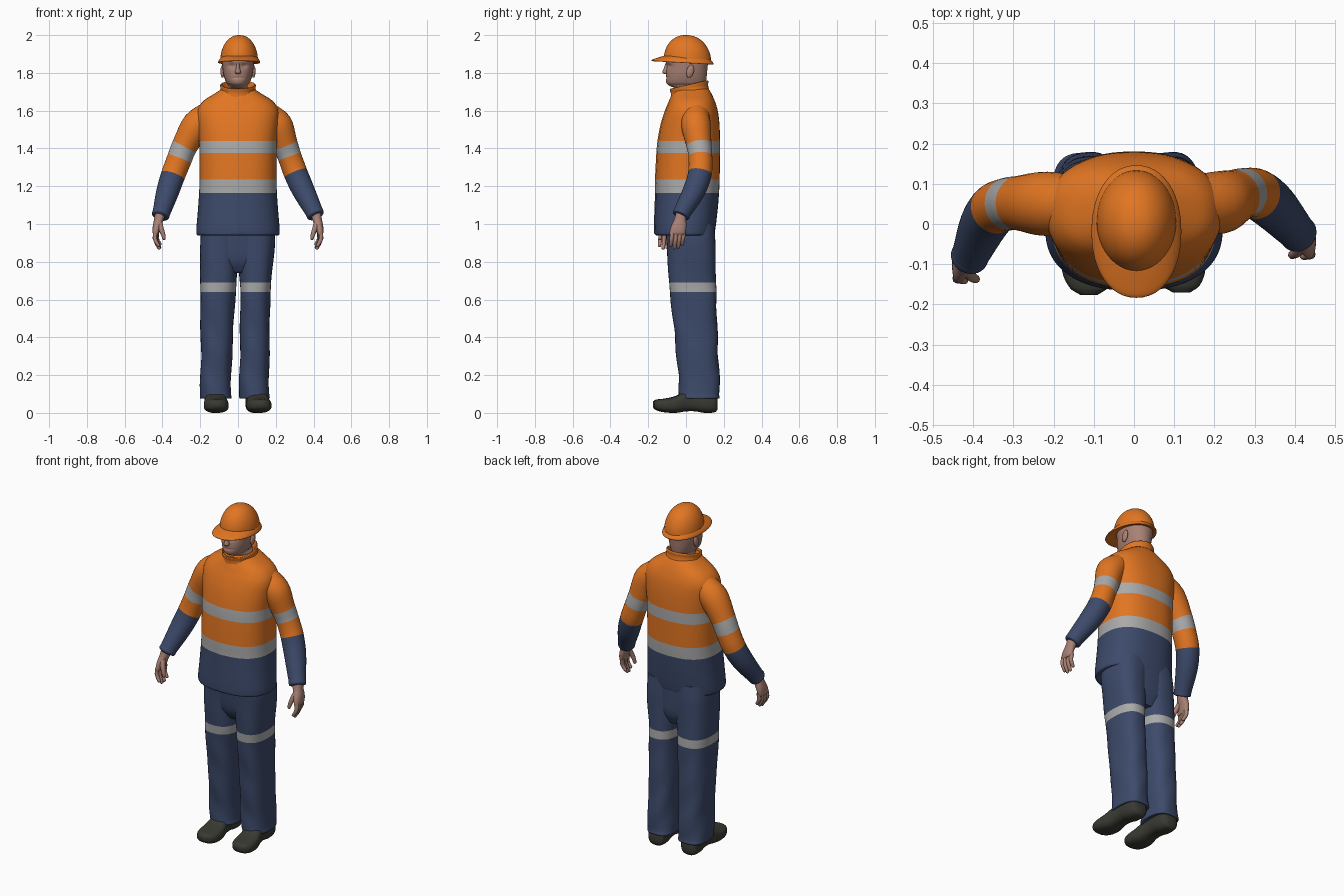
import bpy, bmesh, math
from mathutils import Vector as V

if "Cube" in bpy.data.objects:
    bpy.data.objects.remove(bpy.data.objects["Cube"])


def material(name, rgb):
    m = bpy.data.materials.new(name)
    m.diffuse_color = (*rgb, 1)
    m.use_nodes = True
    m.node_tree.nodes["Principled BSDF"].inputs["Base Color"].default_value = m.diffuse_color
    return m


ORANGE, NAVY, SILVER, SKIN, BOOT = range(5)
MATS = [material("safety orange", (0.76, 0.18, 0.016)),
        material("navy cloth", (0.046, 0.068, 0.145)),
        material("reflective silver", (0.40, 0.40, 0.40)),
        material("skin", (0.40, 0.22, 0.175)),
        material("dark boot leather", (0.042, 0.042, 0.033))]


def loft(bm, rings, mats, seg=32, steps=4, n=2.0, cap=True):
    """Smooth skin through rings (centre, u axis, v axis); one colour per span."""
    rings = [[V(a) for a in r] for r in rings]
    t = [0.0]
    for a, b in zip(rings, rings[1:]):
        t.append(t[-1] + (b[0] - a[0]).length + 0.004)
    last = len(rings) - 1

    def slope(i, k):
        a, b = max(i - 1, 0), min(i + 1, last)
        return (rings[b][k] - rings[a][k]) / (t[b] - t[a])

    loops, colours = [], []
    for i in range(last + 1):
        for s in range(steps if i < last else 1):
            if i == last:
                c, u, v = rings[i]
            else:
                f, h = s / steps, t[i + 1] - t[i]
                c, u, v = [(2*f**3 - 3*f*f + 1) * rings[i][k] + (f**3 - 2*f*f + f) * h * slope(i, k)
                           + (3*f*f - 2*f**3) * rings[i+1][k] + (f**3 - f*f) * h * slope(i + 1, k)
                           for k in range(3)]
                colours.append(mats[i] if isinstance(mats, list) else mats)
            loop = []
            for j in range(seg):
                a = 2 * math.pi * j / seg
                ca, sa = math.cos(a), math.sin(a)
                loop.append(bm.verts.new(c + u * math.copysign(abs(ca) ** (2 / n), ca)
                                         + v * math.copysign(abs(sa) ** (2 / n), sa)))
            loops.append(loop)
    for a, b, m in zip(loops, loops[1:], colours):
        for j in range(seg):
            k = (j + 1) % seg
            bm.faces.new((a[j], a[k], b[k], b[j])).material_index = m
    if cap:
        bm.faces.new(loops[0][::-1]).material_index = colours[0]
        bm.faces.new(loops[-1]).material_index = colours[-1]


def level(z, x0, x1, y0, y1):
    """Horizontal ring from its bounds."""
    return ((x0 + x1) / 2, (y0 + y1) / 2, z), ((x1 - x0) / 2, 0, 0), (0, (y1 - y0) / 2, 0)


def tube(bm, pts, mats, **kw):
    """Round limb through points (x, y, z, radius)."""
    p = [V(q[:3]) for q in pts]
    rings = []
    for i, q in enumerate(pts):
        d = (p[min(i + 1, len(p) - 1)] - p[max(i - 1, 0)]).normalized()
        u = V((0, 1, 0)).cross(d).normalized()
        rings.append((p[i], u * q[3], d.cross(u) * q[3]))
    loft(bm, rings, mats, **kw)


def finish(name, bm, tweak=None, angle=60):
    if tweak:
        for v in bm.verts:
            tweak(v.co)
    bmesh.ops.recalc_face_normals(bm, faces=bm.faces)
    me = bpy.data.meshes.new(name)
    bm.to_mesh(me)
    bm.free()
    for m in MATS:
        me.materials.append(m)
    me.shade_smooth()
    me.set_sharp_from_angle(angle=math.radians(angle))
    ob = bpy.data.objects.new(name, me)
    bpy.context.collection.objects.link(ob)
    return ob


# Jacket body with two reflective bands and a raised front placket
def placket(co):
    if co.y < -0.05 and abs(co.x - 0.005) < 0.022 and co.z > 0.95:
        co.y -= 0.004


body = [(0.955, .18, -.125, .125), (0.94, .212, -.158, .145), (0.955, .221, -.165, .152),
        (1.05, .214, -.164, .165), (1.165, .206, -.16, .175), (1.235, .204, -.16, .178),
        (1.375, .205, -.153, .18), (1.44, .206, -.147, .18), (1.53, .214, -.13, .177),
        (1.60, .215, -.108, .168), (1.65, .185, -.087, .153), (1.69, .125, -.07, .135),
        (1.715, .085, -.06, .12)]
bm = bmesh.new()
loft(bm, [level(z, -r, r, a, b) for z, r, a, b in body],
     [NAVY] * 4 + [SILVER, ORANGE, SILVER] + [ORANGE] * 5, seg=64, n=2.4)
finish("jacket_body", bm, placket)

# Standing collar, lower at the front
bm = bmesh.new()
loft(bm, [((0, .022, 1.685), (.103, 0, 0), (0, .102, .015)),
          ((0, .018, 1.715), (.093, 0, 0), (0, .099, .02)),
          ((0, .016, 1.735), (.094, 0, 0), (0, .102, .022)),
          ((0, .016, 1.738), (.088, 0, 0), (0, .096, .022)),
          ((0, .018, 1.70), (.078, 0, 0), (0, .086, .02))], ORANGE, seg=40)
finish("jacket_collar", bm)

# Sleeves
SLEEVE = [ORANGE, ORANGE, SILVER, ORANGE, NAVY, NAVY, NAVY, NAVY]
arms = {"right_side": [(.12, .05, 1.605, .066), (.21, .053, 1.525, .078), (.25, .068, 1.42, .067),
                       (.272, .076, 1.36, .063), (.305, .074, 1.27, .063), (.345, .045, 1.18, .06),
                       (.403, -.018, 1.065, .047), (.412, -.028, 1.045, .045), (.414, -.03, 1.041, .03)],
        "left_side": [(-.12, .05, 1.605, .066), (-.215, .05, 1.525, .08), (-.284, .052, 1.41, .068),
                      (-.31, .05, 1.345, .066), (-.345, .038, 1.255, .064), (-.373, 0, 1.17, .06),
                      (-.405, -.073, 1.062, .047), (-.411, -.086, 1.043, .045), (-.412, -.088, 1.039, .03)]}
for side, pts in arms.items():
    bm = bmesh.new()
    tube(bm, pts, SLEEVE)
    finish("sleeve_" + side, bm)


# Hands: palm, four fingers and a thumb; palm faces the body
def hand(name, wx, wy, s):
    bm = bmesh.new()

    def ring(dx, dy, z, a, b):
        return (wx + s * dx, wy + dy, z), (a, 0, 0), (0, b, 0)

    loft(bm, [ring(-.005, .01, 1.08, .026, .03), ring(.002, 0, 1.03, .026, .031),
              ring(.014, -.008, .99, .022, .04), ring(.02, -.015, .955, .017, .042),
              ring(.02, -.017, .943, .012, .038)], SKIN, seg=20, n=2.3)
    for k in range(4):
        y = wy - .046 + k * .02
        drop = (.062, .076, .072, .055)[k]
        bx = wx + s * (.022 - .003 * k)
        tube(bm, [(bx, y + .004, .96, .012), (bx + s * .003, y, .945 - drop * .35, .0115),
                  (bx - s * .008, y - .003, .945 - drop * .75, .010),
                  (bx - s * .018, y - .005, .945 - drop, .008),
                  (bx - s * .02, y - .005, .942 - drop, .003)], SKIN, seg=10, steps=2)
    tube(bm, [(wx + s * .004, wy - .02, 1.01, .016), (wx - s * .008, wy - .038, .975, .014),
              (wx - s * .02, wy - .046, .94, .011), (wx - s * .024, wy - .048, .92, .008),
              (wx - s * .025, wy - .048, .916, .003)], SKIN, seg=10, steps=2)
    finish(name, bm)


hand("hand_right_side", .415, -.03, 1)
hand("hand_left_side", -.415, -.09, -1)


# Trousers: hips and two legs with knee bands and soft folds
def folds(co):
    w = max(0, 1 - co.z)
    co.y += .005 * w * math.sin(26 * co.z + 30 * co.x)
    co.x += .004 * w * math.sin(22 * co.z + 18 * co.y)


bm = bmesh.new()
loft(bm, [level(.74, -.12, .12, -.05, .12), level(.80, -.17, .17, -.085, .145),
          level(.90, -.195, .19, -.1, .15), level(1.0, -.19, .19, -.11, .15)], NAVY, n=2.5)
finish("trouser_hips", bm)
legs = {"left_side": [(1.0, -.19, .02), (.9, -.2, .008), (.69, -.2, -.008), (.64, -.2, -.012),
                      (.45, -.198, -.024), (.25, -.197, -.034), (.1, -.2, -.036),
                      (.075, -.197, -.038), (.085, -.17, -.065)],
        "right_side": [(1.0, -.02, .19), (.9, -.008, .196), (.69, .01, .175), (.64, .012, .172),
                       (.45, .011, .168), (.25, .009, .165), (.1, .008, .166),
                       (.075, .011, .164), (.085, .035, .135)]}
DEPTH = [(-.11, .15), (-.103, .155), (-.09, .158), (-.086, .16), (-.064, .165),
         (-.045, .173), (-.035, .178), (-.03, .178), (0, .14)]
for side, rows in legs.items():
    bm = bmesh.new()
    loft(bm, [level(*r, *d) for r, d in zip(rows, DEPTH)],
         [NAVY, NAVY, SILVER] + [NAVY] * 5, seg=40, steps=6, n=2.5)
    finish("trouser_leg_" + side, bm, folds)

# Boots: lofted from heel to toe
shape = [(.168, .028, .02, .07), (.155, .048, .004, .1), (.10, .056, 0, .115), (.05, .052, .008, .12),
         (0, .054, .008, .115), (-.06, .064, 0, .088), (-.12, .064, .004, .075),
         (-.16, .046, .015, .07), (-.176, .022, .03, .06)]
for side, heel, toe, shift in (("left_side", -.125, -.112, 0), ("right_side", .09, .118, .006)):
    bm = bmesh.new()
    rings = []
    for y, w, z0, z1 in shape:
        cx = heel + (toe - heel) * (.168 - y) / .344
        rings.append(((cx, y + shift * (y < 0), (z0 + z1) / 2), (w, 0, 0), (0, 0, (z1 - z0) / 2)))
    loft(bm, rings, BOOT, n=2.7)
    finish("boot_" + side, bm)


# Head with shallow eye sockets, mouth crease, nose and ears
def face(co):
    if co.y < -.04:
        eye = math.exp(-((abs(co.x) - .033) / .018) ** 2 - ((co.z - 1.838) / .013) ** 2)
        mouth = math.exp(-(co.x / .03) ** 2 - ((co.z - 1.774) / .005) ** 2)
        co.y += .012 * eye + .005 * mouth


bm = bmesh.new()
skull = [(1.64, .062, -.04, .09), (1.71, .06, -.04, .1), (1.732, .05, -.088, .102),
         (1.748, .062, -.104, .105), (1.785, .075, -.106, .11), (1.83, .082, -.103, .114),
         (1.865, .084, -.106, .118), (1.90, .078, -.10, .11)]
loft(bm, [level(z, -r, r, a, b) for z, r, a, b in skull], SKIN, seg=48, steps=8, n=2.1)
finish("head", bm, face)
bm = bmesh.new()
loft(bm, [level(1.852, -.008, .008, -.108, -.085), level(1.825, -.010, .010, -.117, -.085),
          level(1.803, -.016, .016, -.125, -.085), level(1.794, -.012, .012, -.114, -.085)],
     SKIN, seg=16)
finish("nose", bm)
for side, s in (("left_side", -1), ("right_side", 1)):
    bm = bmesh.new()
    bmesh.ops.create_uvsphere(bm, u_segments=16, v_segments=10, radius=1)
    for v in bm.verts:
        v.co = (s * .082 + v.co.x * .011, .022 + v.co.y * .02 + v.co.z * .006, 1.808 + v.co.z * .034)
    for f in bm.faces:
        f.material_index = SKIN
    finish("ear_" + side, bm)

# Hard hat: dome and tilted brim that reaches forward
bm = bmesh.new()
dome = []
for k in range(9):
    a = math.radians(k * 11)
    c = max(math.cos(a), .03) ** .92
    dome.append(((.006, .008, 1.862 + .138 * math.sin(a)), (.1 * c, 0, 0), (0, .126 * c, -.008 * c)))
loft(bm, dome, ORANGE, seg=48, steps=2)
finish("hard_hat_dome", bm)
bm = bmesh.new()
loft(bm, [((.006, .006, 1.884), (.093, 0, 0), (0, .118, -.008)),
          ((.006, -.006, 1.872), (.104, 0, 0), (0, .142, -.009)),
          ((.006, -.0175, 1.86), (.111, 0, 0), (0, .163, -.009)),
          ((.006, -.0175, 1.853), (.110, 0, 0), (0, .161, -.009)),
          ((.006, .004, 1.862), (.085, 0, 0), (0, .11, -.008))], ORANGE, seg=48, n=2.15)
finish("hard_hat_brim", bm)
